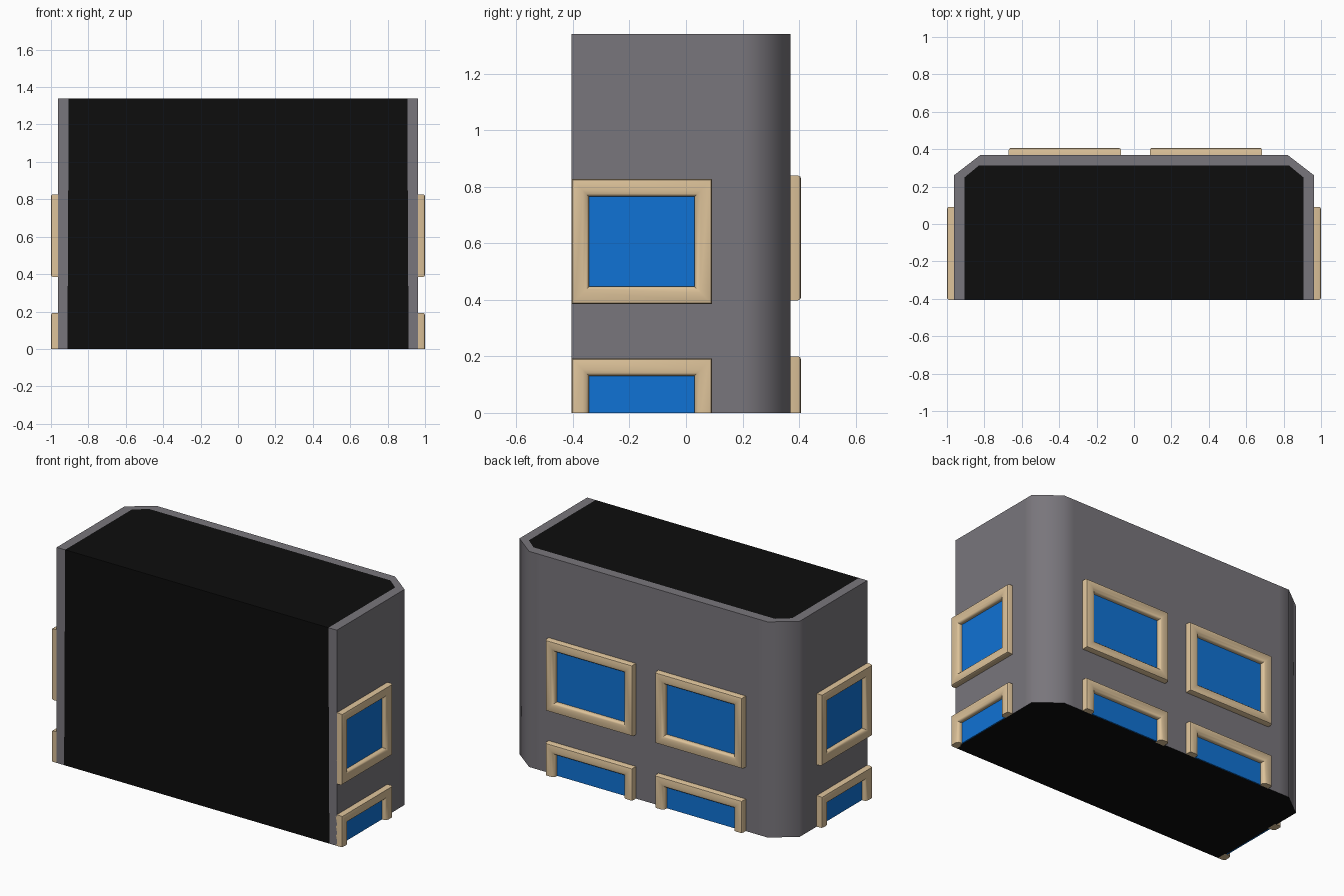
import bpy, bmesh, math
from mathutils import Vector

if "Cube" in bpy.data.objects:
    bpy.data.objects.remove(bpy.data.objects["Cube"])


def material(name, rgb):
    m = bpy.data.materials.new(name)
    m.diffuse_color = (*rgb, 1)
    m.use_nodes = True
    m.node_tree.nodes["Principled BSDF"].inputs["Base Color"].default_value = m.diffuse_color
    return m


GREY = material("grey wall", (0.19, 0.18, 0.20))
BLACK = material("black core", (0.004, 0.004, 0.004))
TAN = material("tan frame", (0.72, 0.54, 0.32))
BLUE = material("blue glass", (0.005, 0.17, 0.66))

H, FRONT, BACK, SIDE = 1.34, -0.405, 0.37, 0.963


def finish(name, bm, mats, angle):
    bmesh.ops.recalc_face_normals(bm, faces=bm.faces)
    me = bpy.data.meshes.new(name)
    bm.to_mesh(me)
    bm.free()
    for m in mats:
        me.materials.append(m)
    ob = bpy.data.objects.new(name, me)
    bpy.context.collection.objects.link(ob)
    bpy.ops.object.select_all(action='DESELECT')
    ob.select_set(True)
    bpy.context.view_layer.objects.active = ob
    bpy.ops.object.shade_smooth_by_angle(angle=math.radians(angle))
    return ob


def building():
    # half outlines, right side, front to back; extra points keep flats flat
    outer = [(SIDE, FRONT), (SIDE, 0.20), (SIDE, 0.26), (0.82, BACK), (0.75, BACK)]
    inner = [(0.905, FRONT), (0.905, 0.20), (0.905, 0.25), (0.83, 0.312), (0.75, 0.312)]
    outer += [(-x, y) for x, y in reversed(outer)]
    inner += [(-x, y) for x, y in reversed(inner)]
    bm = bmesh.new()
    top = [bm.verts.new((x, y, H)) for x, y in outer]
    bot = [bm.verts.new((x, y, 0)) for x, y in outer]
    core = [bm.verts.new((x, y, H)) for x, y in inner]
    foot = [bm.verts.new((x, FRONT, 0)) for x in (0.912, -0.912)]

    def face(vs, mat):
        bm.faces.new(vs).material_index = mat

    for i in range(len(outer) - 1):
        face([bot[i], bot[i + 1], top[i + 1], top[i]], 0)      # outer wall
        face([top[i], top[i + 1], core[i + 1], core[i]], 0)    # wall top
    face([bot[0], top[0], core[0], foot[0]], 0)                # wall cut ends
    face([bot[-1], top[-1], core[-1], foot[1]], 0)
    face([foot[0], core[0], core[-1], foot[1]], 1)             # black cut front
    face(core, 1)                                              # black top
    face(bot + [foot[1], foot[0]], 1)                          # black underside
    finish("building_wall", bm, [GREY, BLACK], 60)


# frame cross-section: (inset from outer edge, height above wall)
PROFILE = [(0, -0.01), (0, 0.026), (0.004, 0.034), (0.012, 0.037), (0.04, 0.037),
           (0.052, 0.034), (0.06, 0.026), (0.062, 0.018), (0.062, -0.01)]


def window(name, place, u0, u1, v0, v1):
    """Frame and pane; a window that starts at the ground has no sill."""
    grounded = v0 == 0
    bm = bmesh.new()
    loops = []
    for inset, d in PROFILE:
        low = 0 if grounded else v0 + inset
        pts = [(u0 + inset, low), (u0 + inset, v1 - inset),
               (u1 - inset, v1 - inset), (u1 - inset, low)]
        loops.append([bm.verts.new(place(u, v, d)) for u, v in pts])
    n = len(loops)
    for k in range(n):
        a, b = loops[k], loops[(k + 1) % n]
        for i in range(3 if grounded else 4):
            j = (i + 1) % 4
            bm.faces.new([a[i], a[j], b[j], b[i]])
    if grounded:
        bm.faces.new([l[0] for l in loops])
        bm.faces.new([l[3] for l in loops])
    finish(name + "_frame", bm, [TAN], 40)

    # thin pane just proud of the wall
    w = 0.058
    low = 0 if grounded else v0 + w
    bm = bmesh.new()
    rect = [(u0 + w, low), (u1 - w, low), (u1 - w, v1 - w), (u0 + w, v1 - w)]
    rings = [[bm.verts.new(place(u, v, d)) for u, v in rect] for d in (-0.002, 0.006)]
    for i in range(4):
        j = (i + 1) % 4
        bm.faces.new([rings[0][i], rings[0][j], rings[1][j], rings[1][i]])
    bm.faces.new(rings[0])
    bm.faces.new(rings[1])
    finish(name + "_glass", bm, [BLUE], 30)


building()

# side windows, both sides
for label, s in (("right", 1), ("left", -1)):
    def on_side(u, v, d, s=s):
        return Vector((s * (SIDE + d), u, v))
    window(label + "_upper_window", on_side, FRONT, 0.092, 0.385, 0.827)
    window(label + "_lower_window", on_side, FRONT, 0.092, 0, 0.193)


# back windows, two per floor
def on_back(u, v, d):
    return Vector((u, BACK + d, v))


for label, a, b in (("back_a", -0.67, -0.07), ("back_b", 0.085, 0.685)):
    window(label + "_upper_window", on_back, a, b, 0.398, 0.84)
    window(label + "_lower_window", on_back, a, b, 0, 0.20)
